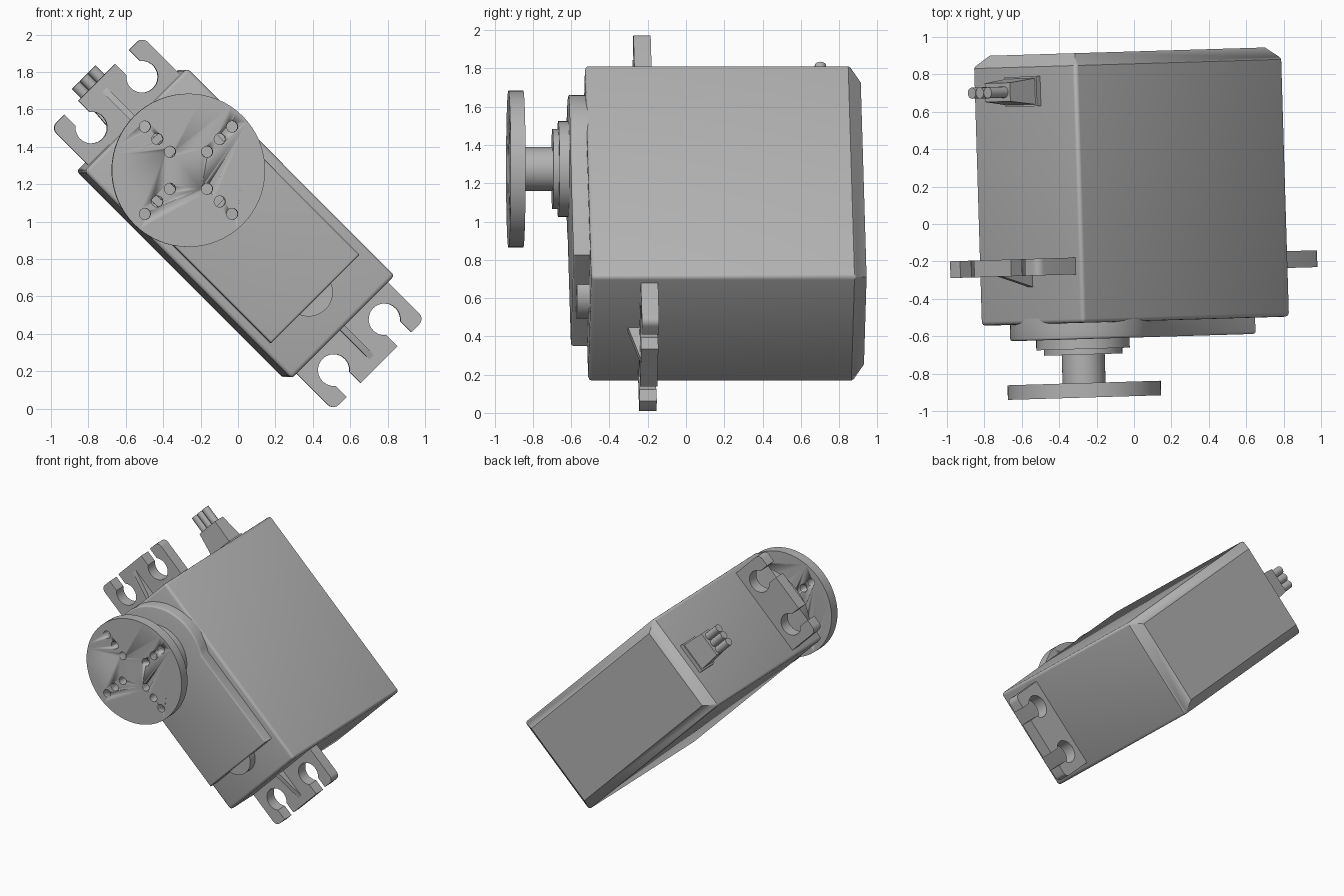
import bpy, bmesh
from math import sin, cos, pi, radians, asin
from mathutils import Matrix

cube = bpy.data.objects.get("Cube")
if cube:
    bpy.data.objects.remove(cube, do_unlink=True)

gray = bpy.data.materials.new("plain gray")
gray.use_nodes = True
COLOR = (0.45, 0.45, 0.45, 1)
gray.diffuse_color = COLOR
gray.node_tree.nodes["Principled BSDF"].inputs["Base Color"].default_value = COLOR

# Local frame: x = length of the case, y = depth, z = width; then tilted as a whole
TILT = (Matrix.Translation((-0.008, 0, 0.99)) @ Matrix.Rotation(radians(1.72), 4, 'Z')
        @ Matrix.Rotation(radians(45), 4, 'Y'))
AXIS_X = -0.402          # output shaft position along the case
HALF_L, HALF_W = 0.785, 0.39


def loft(name, rings, bevel=0, pick=None):
    """Skin matching rings of points, cap the ends, optionally round picked edges."""
    bm = bmesh.new()
    vs = [[bm.verts.new(p) for p in ring] for ring in rings]
    n = len(vs[0])
    for a, b in zip(vs, vs[1:]):
        for i in range(n):
            j = (i + 1) % n
            bm.faces.new((a[i], a[j], b[j], b[i]))
    bm.faces.new(vs[0])
    bm.faces.new(vs[-1])
    bmesh.ops.recalc_face_normals(bm, faces=bm.faces[:])
    if bevel:
        edges = [e for e in bm.edges if pick(e)]
        bmesh.ops.bevel(bm, geom=edges, offset=bevel, segments=3, profile=0.5, affect='EDGES')
    mesh = bpy.data.meshes.new(name)
    bm.to_mesh(mesh)
    bm.free()
    mesh.materials.append(gray)
    obj = bpy.data.objects.new(name, mesh)
    bpy.context.collection.objects.link(obj)
    obj.matrix_world = TILT
    bpy.ops.object.select_all(action='DESELECT')
    obj.select_set(True)
    bpy.context.view_layer.objects.active = obj
    bpy.ops.object.shade_smooth_by_angle(angle=radians(35))
    return obj


def prism(name, outline, y0, y1, **kw):
    return loft(name, [[(x, y, z) for x, z in outline] for y in (y0, y1)], **kw)


def arc(cx, cz, r, a0, a1, n):
    return [(cx + r * cos(a0 + (a1 - a0) * i / n), cz + r * sin(a0 + (a1 - a0) * i / n))
            for i in range(n + 1)]


def disc(name, cx, cz, r, y0, y1, n=48):
    return prism(name, arc(cx, cz, r, 0, 2 * pi, n)[:-1], y0, y1)


def rect(hx, hz):
    return [(-hx, -hz), (hx, -hz), (hx, hz), (-hx, hz)]


def front_edge(y):
    return lambda e: all(abs(v.co.y - y) < 1e-4 for v in e.verts)


# Case with chamfered back and softly rounded front and side edges
FRONT, CHAMFER, BACK = -0.52, 0.856, 0.922
rings = [[(x, y, z) for x, z in rect(HALF_L - d, HALF_W - d)]
         for y, d in ((FRONT, 0), (CHAMFER, 0), (BACK, 0.067))]
loft("case", rings, bevel=0.022, pick=lambda e: min(v.co.y for v in e.verts) < FRONT + 0.01)

# Raised gear cover: round around the shaft, straight to the other end
PLATE = -0.607
a = asin(0.335 / 0.388)
outline = arc(AXIS_X, 0, 0.388, a, 2 * pi - a, 40) + [(0.57, -0.335), (0.57, 0.335)]
prism("gear_cover", outline, PLATE, FRONT + 0.03, bevel=0.012, pick=front_edge(PLATE))
disc("cover_boss", 0.52, 0, 0.13, -0.585, FRONT + 0.03, 32)

# Shaft collars and shaft
disc("lower_collar", AXIS_X, 0, 0.25, -0.66, PLATE + 0.02)
disc("upper_collar", AXIS_X, 0, 0.21, -0.69, -0.65)
disc("output_shaft", AXIS_X, 0, 0.115, -0.85, -0.68)

# Round horn drilled with a cross of holes
horn = disc("horn_disc", AXIS_X, 0, 0.41, -0.92, -0.842, 64)
for k in range(4):
    for r in (0.14, 0.236, 0.33):
        hole = disc("horn_hole_cutter", AXIS_X + r * cos(k * pi / 2), r * sin(k * pi / 2),
                    0.03, -1, -0.8, 16)
        hole.hide_render = True
        cut = horn.modifiers.new("hole", 'BOOLEAN')
        cut.operation = 'DIFFERENCE'
        cut.object = hole
        cut.solver = 'EXACT'
        bpy.context.view_layer.objects.active = horn
        bpy.ops.object.modifier_apply(modifier=cut.name)
        bpy.data.objects.remove(hole, do_unlink=True)

# Mounting tabs: two open keyhole slots, a middle tongue and a gusset
TIP, TAB_W, HOLE_X, HOLE_Z, HOLE_R, SLOT = 1.067, 0.345, 0.917, 0.192, 0.085, 0.053
s = asin(SLOT / HOLE_R)
half = [(HALF_L - 0.03, TAB_W)]
half += arc(TIP - 0.04, TAB_W - 0.04, 0.04, pi / 2, 0, 5)
half += [(TIP, HOLE_Z + SLOT)]
half += arc(HOLE_X, HOLE_Z, HOLE_R, s, 2 * pi - s, 18)
half += [(TIP, HOLE_Z - SLOT)]
tab = half + [(x, -z) for x, z in reversed(half)]
for side, label in ((-1, "upper"), (1, "lower")):
    prism(label + "_mounting_tab", [(side * x, z) for x, z in tab], -0.26, -0.17)
    gusset = [(HALF_L - 0.02, -0.32), (HALF_L, -0.32), (1.03, -0.255), (HALF_L - 0.02, -0.25)]
    loft(label + "_gusset", [[(side * x, y, z) for x, y in gusset] for z in (-0.017, 0.017)])


# Cable strain relief and three leads on the upper end
def end_block(name, steps):
    loft(name, [[(x, 0.725 + y, z) for y, z in rect(hy, hz)] for x, hy, hz in steps])


end_block("cable_flange", ((-0.77, 0.08, 0.12), (-0.815, 0.08, 0.12)))
end_block("strain_relief", ((-0.8, 0.072, 0.11), (-0.99, 0.05, 0.095)))
for i in (-1, 0, 1):
    circle = arc(0.725, i * 0.06 - 0.01, 0.03, 0, 2 * pi, 16)[:-1]
    loft("cable_lead", [[(x, y, z) for y, z in circle] for x in (-0.97, -1.115)])
